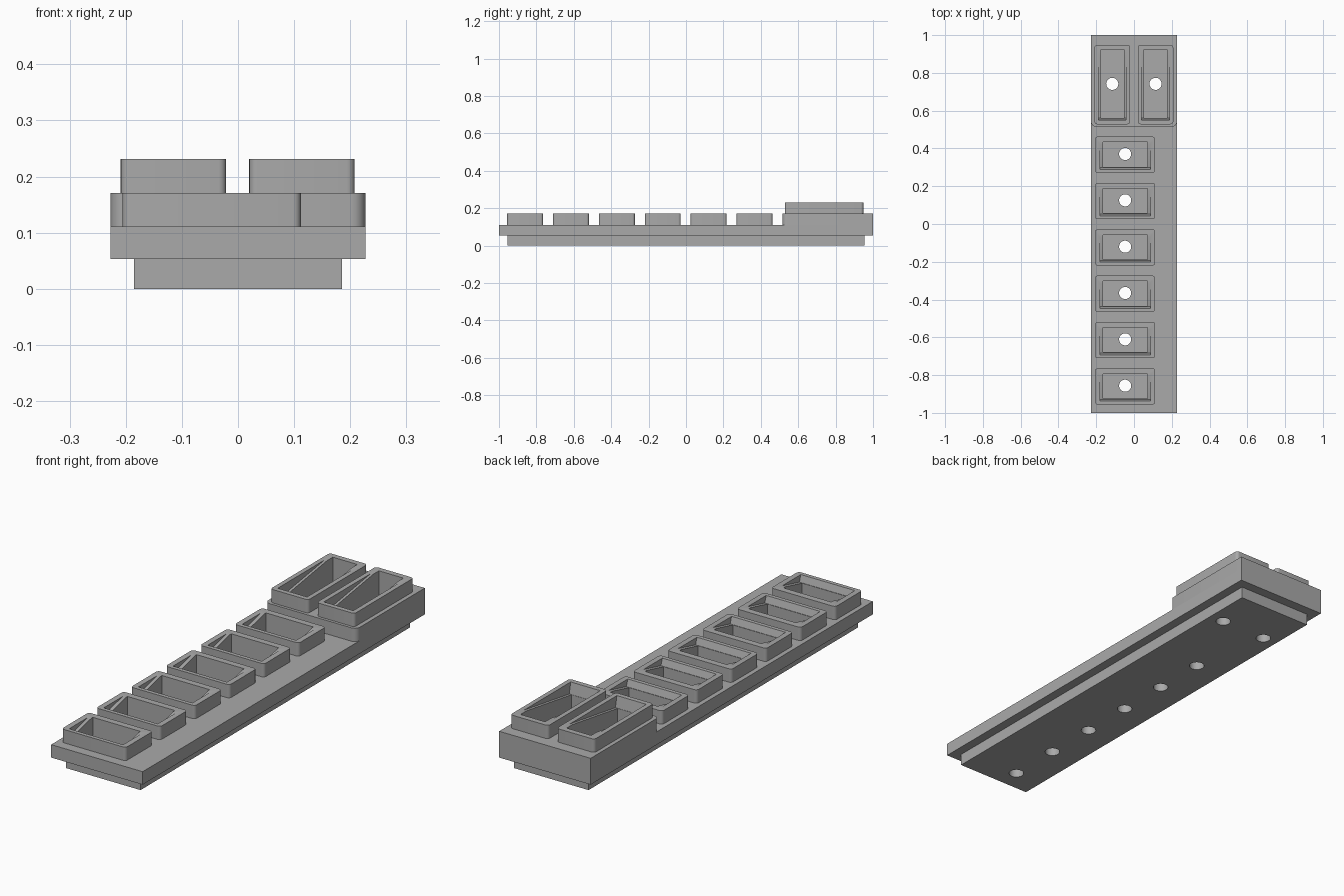
import bpy, bmesh
from math import pi
from mathutils import Matrix, Vector

cube = bpy.data.objects.get("Cube")
if cube:
    bpy.data.objects.remove(cube, do_unlink=True)

grey = bpy.data.materials.new("plain grey")
grey.use_nodes = True
grey.diffuse_color = (0.4, 0.4, 0.4, 1)
grey.node_tree.nodes["Principled BSDF"].inputs["Base Color"].default_value = grey.diffuse_color


def finish(name, bm):
    bmesh.ops.recalc_face_normals(bm, faces=bm.faces)
    mesh = bpy.data.meshes.new(name)
    bm.to_mesh(mesh)
    bm.free()
    mesh.materials.append(grey)
    obj = bpy.data.objects.new(name, mesh)
    bpy.context.collection.objects.link(obj)
    return obj


def add_box(bm, x0, x1, y0, y1, z0, z1, radius=0, front_only=False):
    """Box with optionally rounded upright edges."""
    size = Matrix.Diagonal((x1 - x0, y1 - y0, z1 - z0, 1))
    place = Matrix.Translation(((x0 + x1) / 2, (y0 + y1) / 2, (z0 + z1) / 2))
    verts = bmesh.ops.create_cube(bm, size=1, matrix=place @ size)["verts"]
    if radius:
        edges = {e for v in verts for e in v.link_edges
                 if abs(e.verts[0].co.z - e.verts[1].co.z) > 0.01
                 and not (front_only and e.verts[0].co.y > (y0 + y1) / 2)}
        bmesh.ops.bevel(bm, geom=list(edges), offset=radius, segments=5,
                        profile=0.5, affect='EDGES')


def add_wedge(bm, x0, x1, y0, y1, top, drop):
    """Sloping rebate: deep at the front, vanishing at the back."""
    profile = [(y0 + 0.01, top - drop), (y1, top), (y1, top + 0.02), (y0, top + 0.02), (y0, top)]
    face = bm.faces.new([bm.verts.new((x0, y, z)) for y, z in profile])
    moved = bmesh.ops.extrude_face_region(bm, geom=[face])["geom"]
    bmesh.ops.translate(bm, vec=Vector((x1 - x0, 0, 0)),
                        verts=[v for v in moved if isinstance(v, bmesh.types.BMVert)])


def box(name, *args, **kw):
    bm = bmesh.new()
    add_box(bm, *args, **kw)
    return finish(name, bm)


# Heights of the layers
BASE, DECK, STEP, TOP = 0.053, 0.111, 0.171, 0.231

# Stacked body
base = box("base_plate", -0.185, 0.185, -0.955, 0.955, 0, BASE)
deck = box("deck", -0.227, 0.227, -1, 1, BASE, DECK)
block = box("raised_block", -0.227, 0.227, 0.515, 1, DECK, STEP, radius=0.025, front_only=True)

# Sockets: rims now, hollows collected as cutters
hollow, rebate, bore = bmesh.new(), bmesh.new(), bmesh.new()
rims = []


def socket(name, x, y, half_x, half_y, z0, z1, inner_x, back, front, slope_x, slope_back, slope_front, drop):
    rims.append(box(name, x - half_x, x + half_x, y - half_y, y + half_y, z0, z1, radius=0.014))
    add_box(hollow, x - inner_x, x + inner_x, y - front, y + back, 0.03, z1 + 0.02)
    add_wedge(rebate, x - slope_x, x + slope_x, y - slope_front, y + slope_back, z1, drop)
    bmesh.ops.create_cone(bore, cap_ends=True, segments=32, radius1=0.032, radius2=0.032,
                          depth=0.2, matrix=Matrix.Translation((x, y + 0.004, 0.04)))


for i in range(6):
    socket(f"small_rim_{i + 1}", -0.047, -0.86 + 0.2453 * i, 0.159, 0.096, DECK, STEP,
           0.118, 0.067, 0.064, 0.134, 0.055, 0.078, 0.03)
for side, x in (("right", -0.115), ("left", 0.114)):
    socket(f"large_rim_{side}", x, 0.738, 0.094, 0.21, STEP, TOP,
           0.061, 0.185, 0.176, 0.073, 0.145, 0.188, 0.05)

cutters = {"hollow": finish("hollow_cutter", hollow), "rebate": finish("rebate_cutter", rebate),
           "bore": finish("bore_cutter", bore)}


def cut(obj, *names):
    for name in names:
        mod = obj.modifiers.new(name, 'BOOLEAN')
        mod.operation, mod.solver, mod.object = 'DIFFERENCE', 'EXACT', cutters[name]
        bpy.context.view_layer.objects.active = obj
        bpy.ops.object.modifier_apply(modifier=name)


cut(base, "bore")
cut(deck, "hollow")
cut(block, "hollow")
for rim in rims:
    cut(rim, "hollow", "rebate")
for cutter in cutters.values():
    bpy.data.objects.remove(cutter, do_unlink=True)

# Smooth the rounded corners and bores, keep edges crisp
bpy.ops.object.select_all(action='DESELECT')
for obj in [base, deck, block] + rims:
    obj.select_set(True)
bpy.context.view_layer.objects.active = base
bpy.ops.object.shade_smooth_by_angle(angle=pi / 6)
